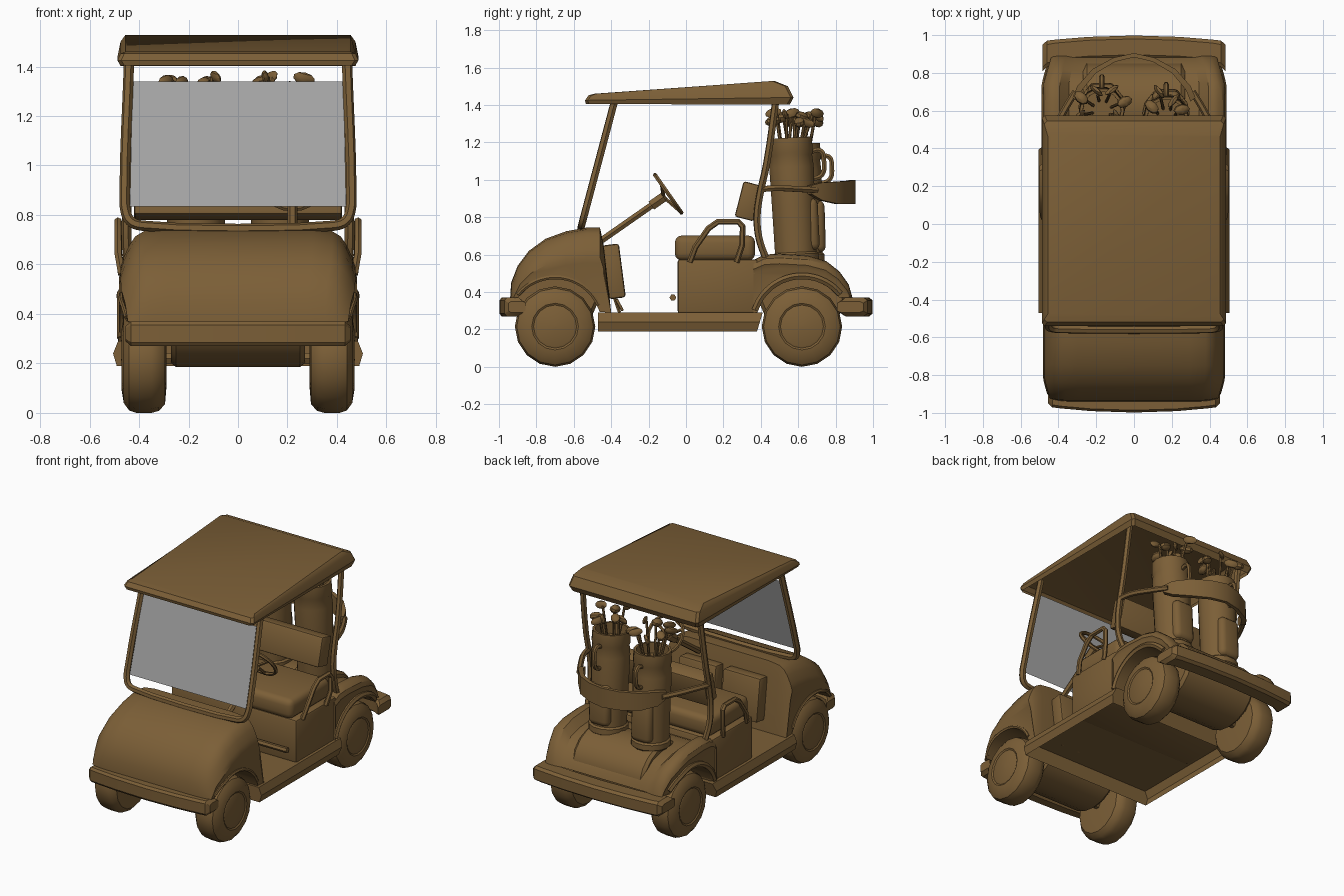
import bpy, bmesh, math, random
from mathutils import Vector, Matrix, Euler

if "Cube" in bpy.data.objects:
    bpy.data.objects.remove(bpy.data.objects["Cube"])
random.seed(4)

brown = bpy.data.materials.new("brown")
brown.diffuse_color = (0.20, 0.114, 0.038, 1)
brown.use_nodes = True
brown.node_tree.nodes["Principled BSDF"].inputs["Base Color"].default_value = brown.diffuse_color
glass = bpy.data.materials.new("glass")
glass.diffuse_color = (0.38, 0.38, 0.38, 1)
glass.use_nodes = True
glass.node_tree.nodes["Principled BSDF"].inputs["Base Color"].default_value = glass.diffuse_color


def finish(name, bm, mat=brown):
    bmesh.ops.recalc_face_normals(bm, faces=bm.faces)
    me = bpy.data.meshes.new(name)
    bm.to_mesh(me)
    bm.free()
    me.materials.append(mat)
    ob = bpy.data.objects.new(name, me)
    bpy.context.collection.objects.link(ob)
    return ob


def loft(name, rings, first=True, matrix=None):
    bm = bmesh.new()
    rows = [[bm.verts.new(p) for p in r] for r in rings]
    n = len(rings[0])
    for a, b in zip(rows, rows[1:]):
        for i in range(n):
            bm.faces.new((a[i], a[(i + 1) % n], b[(i + 1) % n], b[i]))
    if first:
        bm.faces.new(rows[0])
    bm.faces.new(rows[-1])
    if matrix:
        bm.transform(matrix)
    return finish(name, bm)


def lathe(name, profile, matrix, n=16):
    # profile of (radius, height) turned about z
    ang = [math.tau * i / n for i in range(n)]
    return loft(name, [[(r * math.cos(a), r * math.sin(a), z) for a in ang] for r, z in profile],
                True, matrix)


def box(name, loc, size, rot=0, bevel=0.01, seg=2):
    bm = bmesh.new()
    bmesh.ops.create_cube(bm, size=1)
    bm.transform(Matrix.LocRotScale(None, None, Vector(size)))
    bmesh.ops.bevel(bm, geom=bm.edges[:], offset=bevel, segments=seg, profile=0.5, affect='EDGES')
    bm.transform(Matrix.Translation(loc) @ Matrix.Rotation(rot, 4, 'X'))
    return finish(name, bm)


def tube(name, pts, r, smooth=True):
    cu = bpy.data.curves.new(name, 'CURVE')
    cu.dimensions = '3D'
    cu.bevel_depth, cu.bevel_resolution, cu.resolution_u, cu.use_fill_caps = r, 1, 4, True
    sp = cu.splines.new('BEZIER')
    sp.bezier_points.add(len(pts) - 1)
    for b, p in zip(sp.bezier_points, pts):
        b.co = p
        b.handle_left_type = b.handle_right_type = 'AUTO' if smooth else 'VECTOR'
    tmp = bpy.data.objects.new(name + "_path", cu)
    me = bpy.data.meshes.new_from_object(tmp)
    bpy.data.objects.remove(tmp)
    me.name = name
    me.materials.clear()
    me.materials.append(brown)
    ob = bpy.data.objects.new(name, me)
    bpy.context.collection.objects.link(ob)
    return ob


def arc(cy, a0, a1, r=0.25, n=9):
    return [(cy + r * math.cos(math.radians(a0 + (a1 - a0) * i / n)),
             0.22 + r * math.sin(math.radians(a0 + (a1 - a0) * i / n))) for i in range(n + 1)]


def taper(y, cy, out):
    # plan view narrows towards the bumpers
    return 1 - 0.6 * max(0, (y - cy) * out - 0.12)


def body(name, outline, arch, cy, out, half):
    # side outline drawn across x; each slice (x, s) shrinks the outline, not the arch
    rings = []
    for x, s in [(-x, s) for x, s in half] + half[::-1]:
        pts = [(cy + (y - cy) * (1 - (1 - s) * 0.25) if (y - cy) * out > 0 else y,
                0.22 + (z - 0.22) * s if z > 0.4 else z) for y, z in outline]
        rings.append([(x * taper(y, cy, out), y, z) for y, z in pts + arch])
    return loft(name, rings)


# Body: front cowl, rear body with sunken bag bed, seat box, hollow floor pan
FW, RW = -0.70, 0.62
body("front_cowl", [(-0.94, 0.37), (-0.935, 0.45), (-0.90, 0.54), (-0.84, 0.62), (-0.75, 0.685),
                    (-0.64, 0.725), (-0.53, 0.745), (-0.46, 0.745), (-0.44, 0.65), (-0.40, 0.29)],
     arc(FW, 17, 143), FW, -1,
     [(0.47, 0.64), (0.475, 0.70), (0.462, 0.78), (0.44, 0.87), (0.415, 0.94), (0.38, 0.98), (0.30, 1.0)])
body("rear_body", [(0.89, 0.37), (0.87, 0.44), (0.82, 0.51), (0.75, 0.565), (0.65, 0.595), (0.50, 0.605),
                   (0.42, 0.60), (0.36, 0.57), (0.36, 0.29)],
     arc(RW, 163, 37), RW, 1,
     [(0.47, 0.80), (0.48, 0.86), (0.47, 0.94), (0.445, 0.99), (0.42, 1.0), (0.395, 0.99), (0.345, 0.86)])
box("seat_box", (0, 0.17, 0.43), (0.94, 0.43, 0.29), 0, 0.015)
loft("floor_pan", [[(s * w, y, z) for s, y in ((-1, -0.47), (1, -0.47), (1, y1), (-1, y1))]
                   for w, z, y1 in ((0.49, 0.19, 0.38), (0.505, 0.24, 0.395), (0.485, 0.29, 0.41))], False)


# Bumpers, curved in plan
def bumper(name, side, hw, depth, end_depth):
    rings = []
    for t in (-1, -0.95, -0.85, -0.5, 0, 0.5, 0.85, 0.95, 1):
        k = 0.6 if abs(t) == 1 else 1
        d = depth + (end_depth - depth) * (abs(t) > 0.9)
        y1 = 0.998 - 0.03 * t * t - 0.02 * (abs(t) == 1)
        rings.append([(t * hw, side * (y1 - v * d), 0.32 + k * w) for v, w in
                      ((0, -0.035), (0, 0.035), (0.15, 0.05), (0.85, 0.05), (1, 0.035), (1, -0.035), (0.85, -0.05), (0.15, -0.05))])
    loft(name, rings)


bumper("front_bumper", -1, 0.455, 0.08, 0.09)
bumper("rear_bumper", 1, 0.485, 0.12, 0.14)

# Wheels and the rounded belly between each pair
TYRE = [(0.001, 0.29), (0.12, 0.29), (0.18, 0.295), (0.207, 0.32), (0.215, 0.35), (0.215, 0.41), (0.205, 0.44),
        (0.175, 0.462), (0.125, 0.47), (0.115, 0.464), (0.105, 0.468), (0.001, 0.472)]
for label, cy in (("front", FW), ("rear", RW)):
    for side, s in (("right", 1), ("left", -1)):
        m = Matrix.Translation((0, cy, 0.215)) @ Matrix.Rotation(s * math.pi / 2, 4, 'Y')
        lathe(f"{label}_{side}_wheel", TYRE, m)
    lathe(label + "_belly", [(0.92, -0.27), (1, -0.25), (1, 0.25), (0.92, 0.27)],
          Matrix.Translation((0, cy, 0.385)) @ Matrix.Diagonal((1, 0.235, 0.20, 1)) @ Matrix.Rotation(math.pi / 2, 4, 'Y'), 18)
    tube(label + "_axle", [(-0.32, cy, 0.22), (0.32, cy, 0.22)], 0.025, False)
for cy, out, a0, a1, r, w in ((RW, 1, 162, 40, 0.265, 0.02), (FW, -1, 25, 140, 0.258, 0.012)):
    for s in (-1, 1):
        tube("arch_trim", [(s * 0.47 * taper(y, cy, out), y, z) for y, z in arc(cy, a0, a1, r)], w)

# Seat, backrest, armrests and rail
box("seat", (0, 0.155, 0.635), (0.88, 0.43, 0.135), 0, 0.04, 3)
box("backrest", (0, 0.335, 0.885), (0.84, 0.105, 0.195), -0.25, 0.012)
for s in (-1, 1):
    tube("armrest", [(s * 0.47, 0.02, 0.56), (s * 0.484, 0.05, 0.64), (s * 0.485, 0.12, 0.74), (s * 0.485, 0.17, 0.775),
                     (s * 0.485, 0.28, 0.775), (s * 0.485, 0.303, 0.75), (s * 0.484, 0.30, 0.65), (s * 0.47, 0.27, 0.56)], 0.016, False)
tube("seat_rail", [(-0.42, -0.07, 0.37), (0.42, -0.07, 0.37)], 0.018, False)

# Dash panels, pedals
for s in (-1, 1):
    box("dash_panel", (s * 0.165, -0.385, 0.51), (0.28, 0.09, 0.29), 0.13, 0.015)
for x in (0.15, 0.28):
    tube("pedal_arm", [(x, -0.40, 0.42), (x, -0.355, 0.29)], 0.01, False)
    box("pedal", (x, -0.355, 0.33), (0.06, 0.015, 0.07), 0.5, 0.004)

# Steering column and wheel
AX = Vector((0, 0.82, 0.572))
hub = Vector((0.22, -0.095, 0.925))
tube("steering_column", [hub - AX * 0.44, hub - AX * 0.02], 0.02, False)
tube("column_boot", [hub - AX * 0.11, hub - AX * 0.03], 0.03, False)
bpy.ops.mesh.primitive_torus_add(location=hub, rotation=(-0.96, 0, 0), major_radius=0.122,
                                 minor_radius=0.012, major_segments=20, minor_segments=6)
bpy.context.object.name = "steering_wheel"
bpy.context.object.data.materials.append(brown)
for a in (90, 210, 330):
    d = Euler((-0.96, 0, 0)).to_matrix() @ Vector((math.cos(math.radians(a)), math.sin(math.radians(a)), 0))
    tube("steering_spoke", [hub - AX * 0.03, hub + d * 0.122], 0.01, False)


# Roof, a hollow shell open below
def roof_ring(hw, y0, z0, y1, z1, c=0.015):
    return [(-hw + c, y0, z0), (hw - c, y0, z0), (hw, y0 + c, z0), (hw, y1 - c, z1),
            (hw - c, y1, z1), (-hw + c, y1, z1), (-hw, y1 - c, z1), (-hw, y0 + c, z0)]


loft("roof", [roof_ring(0.475, -0.535, 1.405, 0.555, 1.402), roof_ring(0.487, -0.54, 1.425, 0.575, 1.44),
              roof_ring(0.475, -0.52, 1.452, 0.545, 1.50), roof_ring(0.455, -0.49, 1.46, 0.475, 1.528)], False)


# Windscreen frame, glass and rear posts
def wy(z):
    return -0.56 + 0.175 * (z - 0.75) / 0.66


half = [(0.44, 1.43), (0.458, 0.90), (0.455, 0.82), (0.435, 0.775), (0.39, 0.757)]
tube("windscreen_frame", [(x, wy(z), z) for x, z in half] + [(-x, wy(z), z) for x, z in half[::-1]], 0.021)
bm = bmesh.new()
bm.faces.new([bm.verts.new((x, wy(z), z)) for x, z in ((-0.437, 0.835), (0.437, 0.835), (0.427, 1.34), (-0.427, 1.34))])
finish("windscreen", bm, glass)
for s in (-1, 1):
    tube("rear_post", [(s * 0.44, 0.485, 1.46), (s * 0.45, 0.43, 1.08), (s * 0.45, 0.395, 0.92), (s * 0.45, 0.38, 0.80),
                       (s * 0.45, 0.39, 0.69), (s * 0.44, 0.43, 0.57)], 0.02)
    tube("bag_bar", [(s * 0.45, 0.405, 0.95), (s * 0.43, 0.48, 0.955), (s * 0.37, 0.60, 0.95), (s * 0.31, 0.70, 0.945)], 0.018)

# Strap holding the golf bags
strap = [(0.325, 0.67, 0.925, 0.97), (0.30, 0.73, 0.89, 0.985), (0.22, 0.82, 0.87, 0.99), (0.11, 0.88, 0.87, 0.995)]
path = [(-x, y, a, b) for x, y, a, b in strap] + [(0, 0.905, 0.87, 1.0)] + strap[::-1]
loft("bag_strap", [[(x, y, a), (x, y, b), (x * 0.92, y - 0.022, b), (x * 0.92, y - 0.022, a)] for x, y, a, b in path])

# Golf bags with pockets, handles and clubs
BAG = [(0.001, 0), (0.11, 0), (0.125, 0.015), (0.125, 0.05), (0.114, 0.06), (0.118, 0.30), (0.122, 0.50),
       (0.116, 0.56), (0.122, 0.575), (0.118, 0.65), (0.102, 0.65), (0.10, 0.58), (0.001, 0.58)]
for x, y, lean, h in ((0.17, 0.59, 0.05, 1.04), (-0.17, 0.62, 0.03, 0.99)):
    m = Matrix.Translation((x, y, 0.55)) @ Matrix.Rotation(lean, 4, 'X') @ Matrix.Diagonal((1, 1, h, 1))
    lathe("golf_bag", BAG, m, 14)
    box("bag_pocket", m @ Vector((0, 0.085, 0.20)), (0.15, 0.09, 0.28), lean, 0.035, 3)
    tube("bag_handle", [m @ Vector((0, dy, dz)) for dy, dz in
                        ((0.10, 0.57), (0.16, 0.575), (0.175, 0.52), (0.16, 0.45), (0.10, 0.43))], 0.014)
    for i in range(8):
        a = math.tau * i / 8 + 0.3
        d = Vector((math.cos(a), math.sin(a), 0))
        foot = m @ (d * 0.05 + Vector((0, 0, 0.57)))
        tip = Vector((x, y - 0.01, 0)) + d * random.uniform(0.05, 0.11) + Vector((0, 0, random.uniform(1.30, 1.37)))
        tube("club_shaft", [foot, tip], 0.008, False)
        # iron blades and wood heads
        wood = i % 3 == 0
        bm = bmesh.new()
        bmesh.ops.create_uvsphere(bm, u_segments=8, v_segments=5, radius=1)
        size = Vector((0.045, 0.03, 0.026)) if wood else Vector((0.045, 0.014, 0.026))
        bm.transform(Matrix.LocRotScale(tip + d * 0.022, Euler((0.3, 0.25, a + random.uniform(-0.7, 0.7))), size))
        finish("club_head", bm)

# Smooth shading with sharp creases
bpy.ops.object.select_all(action='SELECT')
bpy.context.view_layer.objects.active = bpy.data.objects["roof"]
bpy.ops.object.shade_smooth_by_angle(angle=math.radians(32))
